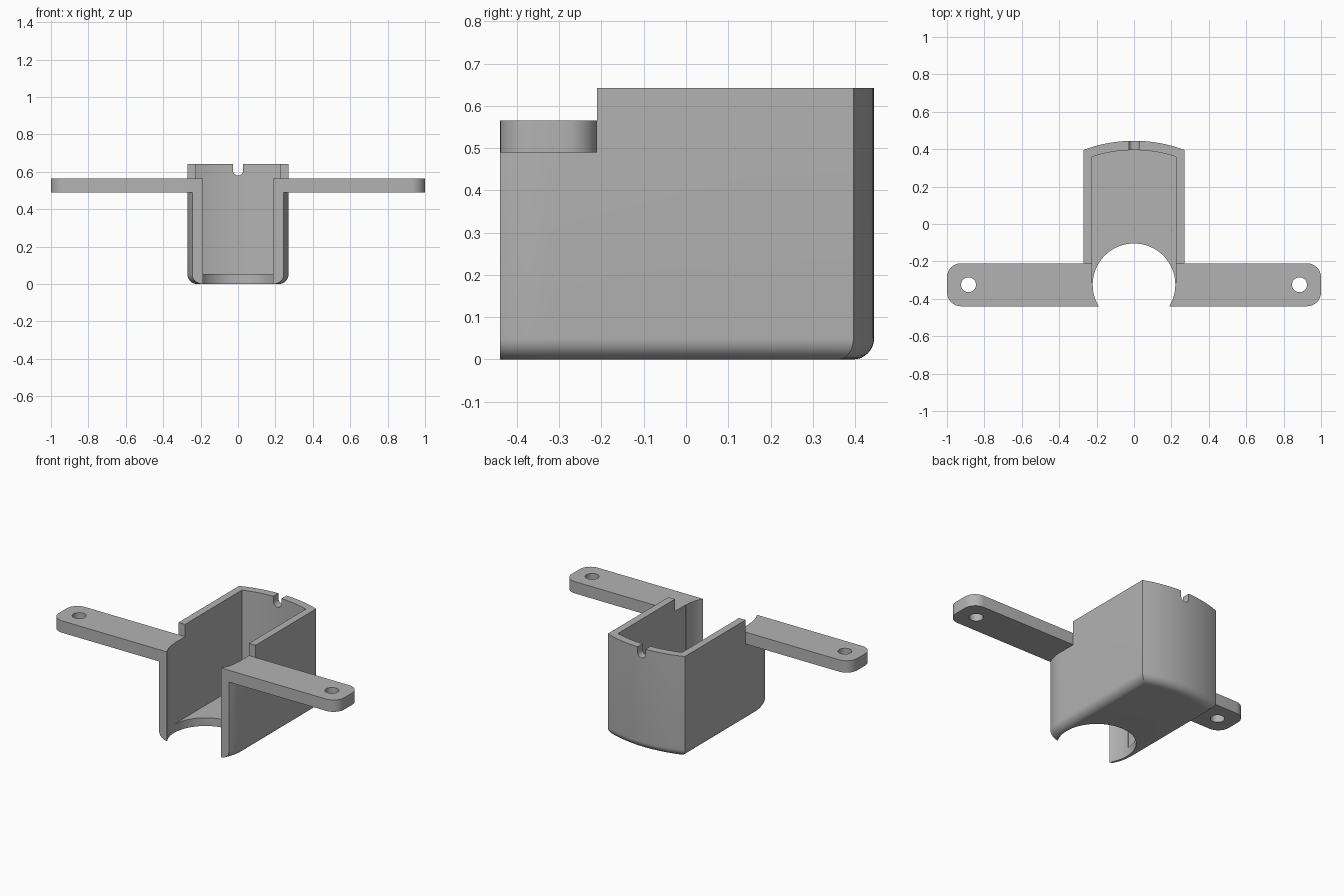
import bpy, bmesh
from math import sin, cos, pi, sqrt, asin, radians
from mathutils import Matrix

if "Cube" in bpy.data.objects:
    bpy.data.objects.remove(bpy.data.objects["Cube"], do_unlink=True)

FRONT, CY = -0.44, -0.325      # front plane and shared axis of the round surfaces
TOP, SHELF, FLOOR = 0.642, 0.565, 0.052

grey = bpy.data.materials.new("plain grey")
grey.use_nodes = True
grey.diffuse_color = (0.45, 0.45, 0.45, 1)
grey.node_tree.nodes["Principled BSDF"].inputs["Base Color"].default_value = grey.diffuse_color


def arc(cx, cy, r, a0, a1, n):
    return [(cx + r * cos(a0 + (a1 - a0) * i / n), cy + r * sin(a0 + (a1 - a0) * i / n))
            for i in range(n + 1)]


def loft(name, layers, matrix=Matrix()):
    """Closed solid through a stack of (outline, height) layers."""
    bm = bmesh.new()
    rings = [[bm.verts.new((x, y, z)) for x, y in pts] for pts, z in layers]
    n = len(rings[0])
    for low, high in zip(rings, rings[1:]):
        for i in range(n):
            j = (i + 1) % n
            bm.faces.new((low[i], low[j], high[j], high[i]))
    bm.faces.new(rings[0][::-1])
    bm.faces.new(rings[-1])
    bmesh.ops.transform(bm, matrix=matrix, verts=bm.verts)
    bmesh.ops.recalc_face_normals(bm, faces=bm.faces)
    mesh = bpy.data.meshes.new(name)
    bm.to_mesh(mesh)
    bm.free()
    mesh.materials.append(grey)
    ob = bpy.data.objects.new(name, mesh)
    bpy.context.collection.objects.link(ob)
    return ob


def prism(name, pts, z0, z1, matrix=Matrix()):
    return loft(name, [(pts, z0), (pts, z1)], matrix)


def combine(target, tool, operation):
    mod = target.modifiers.new("combine", 'BOOLEAN')
    mod.object, mod.operation, mod.solver = tool, operation, 'EXACT'
    bpy.context.view_layer.objects.active = target
    bpy.ops.object.modifier_apply(modifier=mod.name)
    bpy.data.objects.remove(tool, do_unlink=True)


def rect(x0, x1, y0, y1):
    return [(x0, y0), (x1, y0), (x1, y1), (x0, y1)]


def shell_outline(inset):
    """Curved front flanks, straight sides and a shallow bowed back."""
    half, back = 0.27 - inset, 0.77 - inset
    a = asin((CY - FRONT) / half)
    b = asin(half / back)
    right = arc(0, CY, half, -a, 0, 8)
    left = [(-x, y) for x, y in reversed(right)]
    return right + arc(0, CY, back, pi / 2 - b, pi / 2 + b, 24) + left


# Outer body with a rounded lower edge
R = 0.05
layers = [(shell_outline(R * (1 - sin(t))), R * (1 - cos(t)))
          for t in [pi / 2 * i / 8 for i in range(9)]]
body = loft("holder_body", layers + [(shell_outline(0), TOP)])

# Mounting arms with rounded ends and a screw hole
for side in (1, -1):
    r, y0, y1 = 0.075, FRONT, -0.21
    pts = [(0.15, y0)] + arc(1 - r, y0 + r, r, -pi / 2, 0, 8) \
        + arc(1 - r, y1 - r, r, 0, pi / 2, 8) + [(0.15, y1)]
    arm = prism("arm", [(side * x, y) for x, y in pts], 0.49, SHELF)
    hole = prism("hole", arc(side * 0.885, CY, 0.04, 0, 2 * pi * 31 / 32, 31), 0.4, 0.7)
    combine(arm, hole, 'DIFFERENCE')
    if side == 1:
        # Lowered front rim level with the arms
        step = prism("step", rect(-0.4, 0.4, -0.6, y1), SHELF, 0.8)
        combine(body, step, 'DIFFERENCE')
    combine(body, arm, 'UNION')

# Inner pocket with bowed back
half, back = 0.224, 0.72
b = asin(half / back)
pocket = prism("pocket", [(-half, CY + 0.01), (half, CY + 0.01)]
               + arc(0, CY, back, pi / 2 - b, pi / 2 + b, 24), FLOOR, 0.8)
combine(body, pocket, 'DIFFERENCE')

# Round opening through the front and floor
bore = prism("bore", arc(0, CY, 0.221, 0, 2 * pi * 63 / 64, 63), -0.1, 0.8)
combine(body, bore, 'DIFFERENCE')

# Round-bottomed notch in the back rim
notch_pts = arc(0, 0.608, 0.028, pi, 2 * pi, 12) + [(0.028, 0.8), (-0.028, 0.8)]
notch = prism("notch", notch_pts, -0.55, -0.25, Matrix.Rotation(pi / 2, 4, 'X'))
combine(body, notch, 'DIFFERENCE')

bpy.ops.object.select_all(action='DESELECT')
body.select_set(True)
bpy.context.view_layer.objects.active = body
bpy.ops.object.shade_smooth_by_angle(angle=radians(25))
